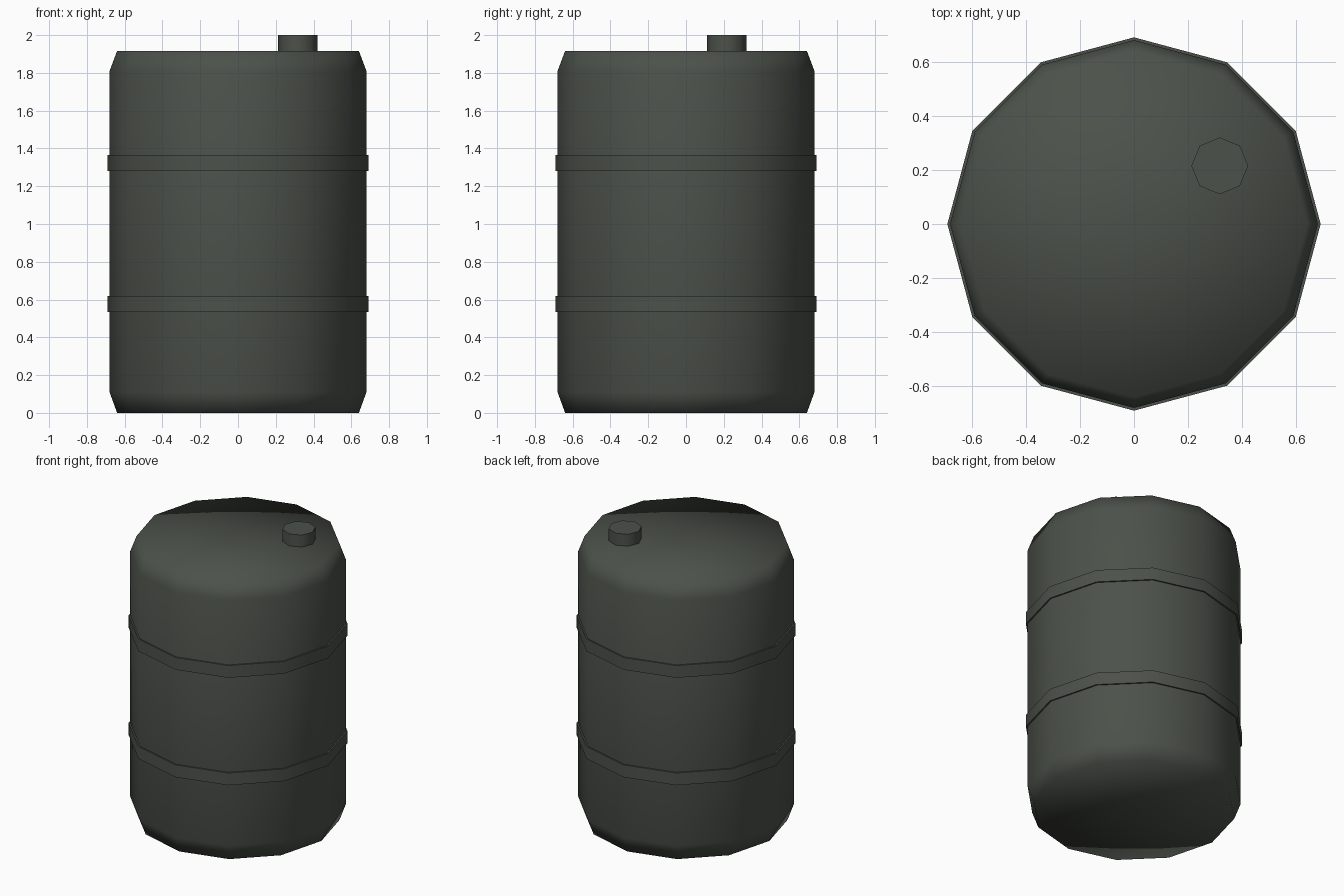
import bpy, bmesh, math

if "Cube" in bpy.data.objects:
    bpy.data.objects.remove(bpy.data.objects["Cube"])

paint = bpy.data.materials.new("dark_green_grey")
paint.diffuse_color = (0.072, 0.082, 0.068, 1)
paint.use_nodes = True
paint.node_tree.nodes["Principled BSDF"].inputs["Base Color"].default_value = paint.diffuse_color


def lathe(name, profile, sides, centre=(0, 0), closed=False, smooth_angle=None):
    """Spin an (r, z) profile, listed bottom to top, round a vertical axis."""
    bm = bmesh.new()
    rings = []
    for r, z in profile:
        rings.append([bm.verts.new((centre[0] + r * math.cos(2 * math.pi * i / sides),
                                    centre[1] + r * math.sin(2 * math.pi * i / sides), z))
                      for i in range(sides)])
    pairs = list(zip(rings, rings[1:]))
    if closed:
        pairs.append((rings[-1], rings[0]))
    else:
        bm.faces.new(rings[0][::-1])
        bm.faces.new(rings[-1])
    for a, b in pairs:
        for i in range(sides):
            j = (i + 1) % sides
            bm.faces.new((a[i], a[j], b[j], b[i]))
    bmesh.ops.recalc_face_normals(bm, faces=bm.faces[:])
    mesh = bpy.data.meshes.new(name)
    bm.to_mesh(mesh)
    bm.free()
    mesh.materials.append(paint)
    ob = bpy.data.objects.new(name, mesh)
    bpy.context.collection.objects.link(ob)
    mesh.shade_smooth()
    if smooth_angle:
        mesh.set_sharp_from_angle(angle=math.radians(smooth_angle))
    return ob


# Barrel body: tapered ends, tiny centre disc, smooth all over
lathe("barrel_body", [(0.02, 0), (0.64, 0), (0.68, 0.11), (0.68, 1.81),
                      (0.64, 1.917), (0.02, 1.917)], 12)

# Two raised hoops
for name, z in (("lower_hoop", 0.535), ("upper_hoop", 1.28)):
    lathe(name, [(0.66, z), (0.69, z), (0.69, z + 0.085), (0.66, z + 0.085)],
          12, closed=True, smooth_angle=50)

# Filler cap on the lid
lathe("filler_cap", [(0.105, 1.9), (0.105, 2.0)], 8, centre=(0.317, 0.215),
      smooth_angle=50)
